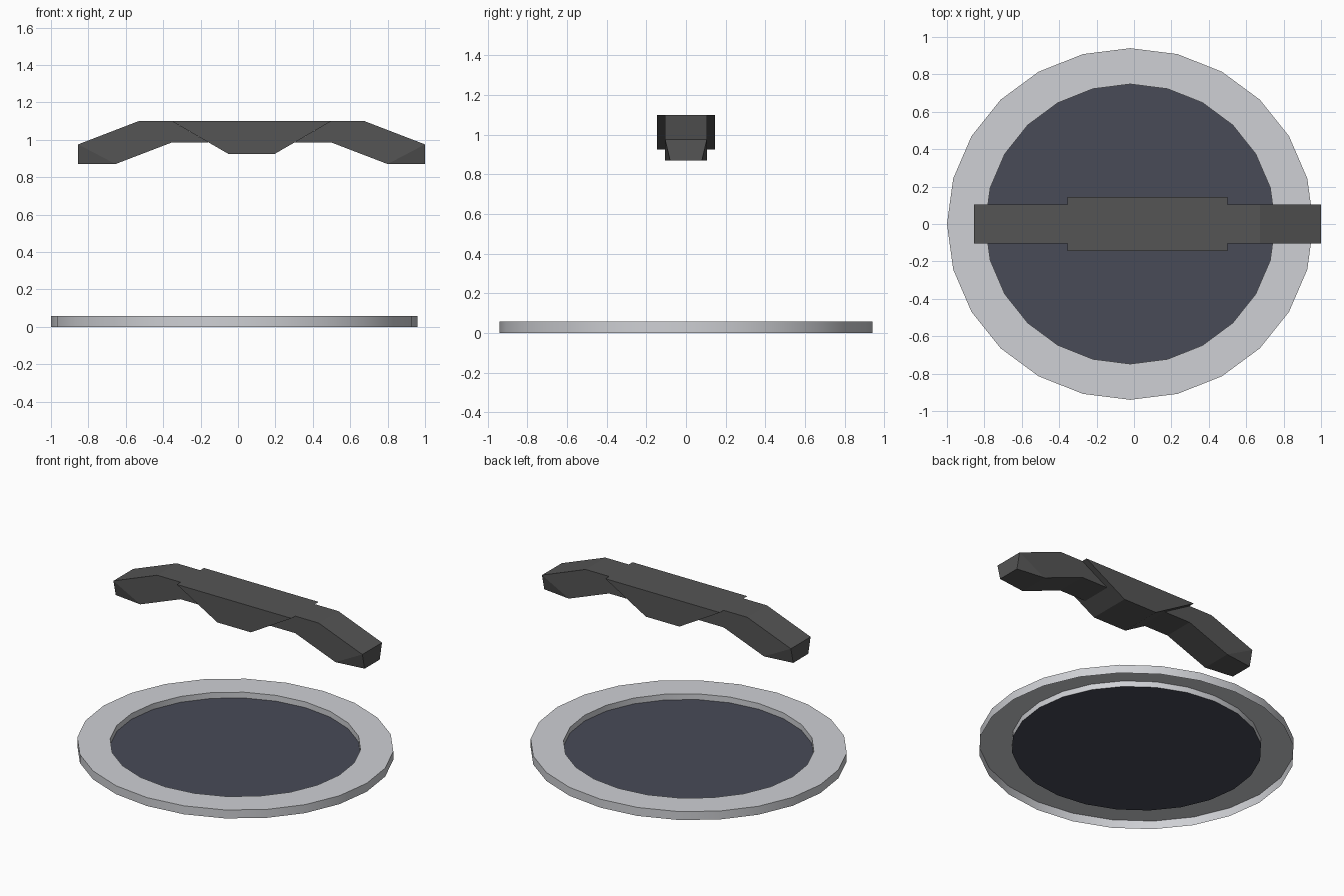
import bpy, bmesh
from math import sin, cos, pi, radians

if "Cube" in bpy.data.objects:
    bpy.data.objects.remove(bpy.data.objects["Cube"])

SIDES = 24
CX = -0.02          # ring centre
BX = 0.0725         # bar centre


def colour(name, rgb):
    m = bpy.data.materials.new(name)
    m.diffuse_color = (*rgb, 1)
    m.use_nodes = True
    m.node_tree.nodes["Principled BSDF"].inputs["Base Color"].default_value = m.diffuse_color
    return m


def finish(name, bm, mat, x, recalc=False):
    if recalc:
        bmesh.ops.recalc_face_normals(bm, faces=bm.faces)
    me = bpy.data.meshes.new(name)
    bm.to_mesh(me)
    bm.free()
    me.materials.append(mat)
    ob = bpy.data.objects.new(name, me)
    ob.location.x = x
    bpy.context.collection.objects.link(ob)
    return ob


def loop(bm, rx, ry, z):
    return [bm.verts.new((rx * cos(2 * pi * i / SIDES), ry * sin(2 * pi * i / SIDES), z))
            for i in range(SIDES)]


def prism(profile, widths):
    """Extrude an xz profile to both sides in y, with a half width per point."""
    bm = bmesh.new()
    a, b = [[bm.verts.new((x, s * w, z)) for (x, z), w in zip(profile, widths)] for s in (-1, 1)]
    n = len(profile)
    for i in range(n):
        j = (i + 1) % n
        bm.faces.new((a[i], a[j], b[j], b[i]))
    return bm, a, b


pale = colour("pale_grey", (0.62, 0.63, 0.66))
slate = colour("slate", (0.065, 0.07, 0.095))
dark = colour("dark_grey", (0.09, 0.09, 0.09))

# Rim: outer wall, flat top and inner wall, open underneath
bm = bmesh.new()
rings = [loop(bm, 0.98, 0.94, 0), loop(bm, 0.98, 0.94, 0.057),
         loop(bm, 0.775, 0.748, 0.057), loop(bm, 0.775, 0.748, 0.018)]
for lo, hi in zip(rings, rings[1:]):
    for i in range(SIDES):
        j = (i + 1) % SIDES
        bm.faces.new((lo[i], lo[j], hi[j], hi[i]))
rim = finish("rim", bm, pale, CX)
bpy.context.view_layer.objects.active = rim
rim.select_set(True)
bpy.ops.object.shade_smooth_by_angle(angle=radians(30))

# Floor disc at the bottom of the inner wall
bm = bmesh.new()
bm.faces.new(loop(bm, 0.775, 0.748, 0.018))
finish("floor_disc", bm, slate, CX)

# Centre block of the bar: wide wedge
bm, a, b = prism([(-0.4275, 1.1), (0.4275, 1.1), (0.125, 0.925), (-0.125, 0.925)], [0.145] * 4)
bm.faces.new(a)
bm.faces.new(b)
finish("bar_centre", bm, dark, BX, True)

# Drooping arms, the lower tip corner pinched in, mirrored to the other side
arm = [(0.9275, 0.87), (0.9275, 0.975), (0.6025, 1.1), (0.4275, 1.1),
       (0.229, 0.985), (0.4275, 0.985), (0.7275, 0.87)]
bm, a, b = prism(arm, [0.08] + [0.105] * 6)
for s in (a, b):
    bm.faces.new((s[0], s[1], s[6]))
    bm.faces.new(s[1:])
arms = finish("bar_arms", bm, dark, BX, True)
arms.modifiers.new("mirror", 'MIRROR').use_mirror_merge = False
